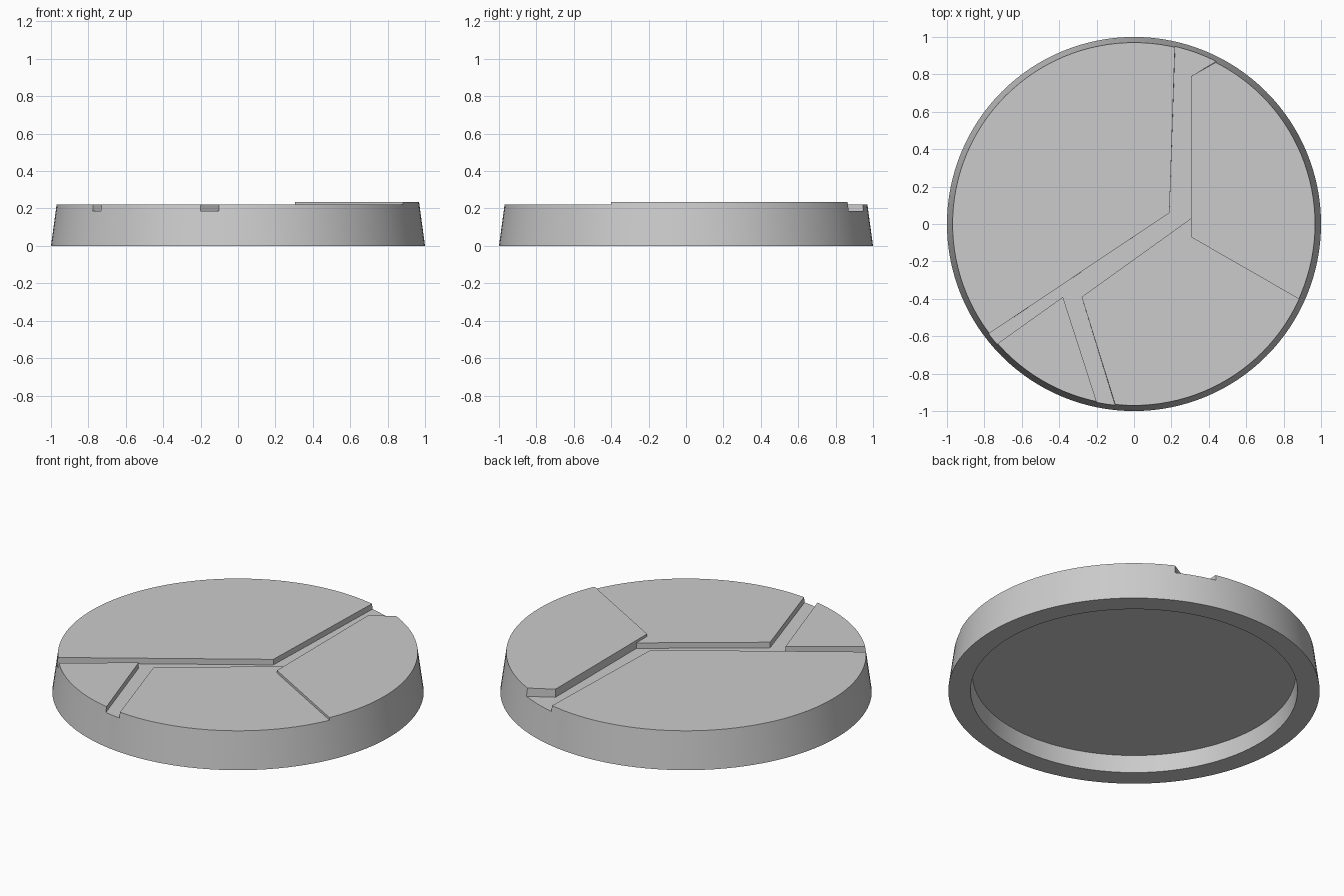
import bpy, bmesh, math

cube = bpy.data.objects.get("Cube")
if cube:
    bpy.data.objects.remove(cube, do_unlink=True)

STEPS = 128
FLOOR = 0.187   # bottom of the channels
TOP = 0.22      # low plates
RAISED = 0.235  # high plate

stone = bpy.data.materials.new("plain_grey")
stone.use_nodes = True
GREY = (0.6, 0.6, 0.6, 1)
stone.diffuse_color = GREY
stone.node_tree.nodes["Principled BSDF"].inputs["Base Color"].default_value = GREY


def rim(z):
    """Radius of the tapered side at a height."""
    return 1 - 0.03 * z / TOP


def finish(name, bm):
    bmesh.ops.recalc_face_normals(bm, faces=bm.faces)
    mesh = bpy.data.meshes.new(name)
    bm.to_mesh(mesh)
    bm.free()
    mesh.materials.append(stone)
    obj = bpy.data.objects.new(name, mesh)
    bpy.context.collection.objects.link(obj)
    bpy.ops.object.select_all(action='DESELECT')
    obj.select_set(True)
    bpy.context.view_layer.objects.active = obj
    bpy.ops.object.shade_smooth_by_angle(angle=math.radians(30))
    return obj


def loft(name, rings):
    """Closed solid through rings of equal length, capped at both ends."""
    bm = bmesh.new()
    loops = [[bm.verts.new(p) for p in ring] for ring in rings]
    for low, high in zip(loops, loops[1:]):
        for i in range(len(low)):
            j = (i + 1) % len(low)
            bm.faces.new((low[i], low[j], high[j], high[i]))
    bm.faces.new(loops[0][::-1])
    bm.faces.new(loops[-1])
    return finish(name, bm)


def circle(r, z):
    turn = 2 * math.pi / STEPS
    return [(r * math.cos(i * turn), r * math.sin(i * turn), z) for i in range(STEPS)]


def plate(name, start, end, corners, top):
    """Slab bounded by the rim from start to end and by straight channel edges."""
    turn = 2 * math.pi / STEPS
    a = math.atan2(start[1], start[0])
    b = math.atan2(end[1], end[0])
    if b < a:
        b += 2 * math.pi
    inner = range(math.floor(a / turn) + 1, math.ceil(b / turn))
    angles = [a] + [i * turn for i in inner] + [b]
    rings = []
    for z in (FLOOR, top):
        arc = [(rim(z) * math.cos(t), rim(z) * math.sin(t), z) for t in angles]
        rings.append(arc + [(x, y, z) for x, y in corners])
    return loft(name, rings)


# Tapered base with a shallow hollow underneath
loft("base", [circle(0.87, 0.1), circle(0.88, 0), circle(1, 0), circle(rim(FLOOR), FLOOR)])

# Paving plates separated by channels
seam, seam_rim = (0.305, -0.07), (0.88, -0.40)
plate("large_plate", (0.22, 0.95), (-0.78, -0.59), [(0.19, 0.06)], TOP)
plate("small_wedge_plate", (-0.73, -0.64), (-0.20, -0.95), [(-0.38, -0.39)], TOP)
plate("front_plate", (-0.10, -0.96), seam_rim,
      [seam, (0.305, 0.03), (-0.28, -0.39)], TOP)
plate("raised_plate", seam_rim, (0.44, 0.87), [(0.305, 0.79), seam], RAISED)
